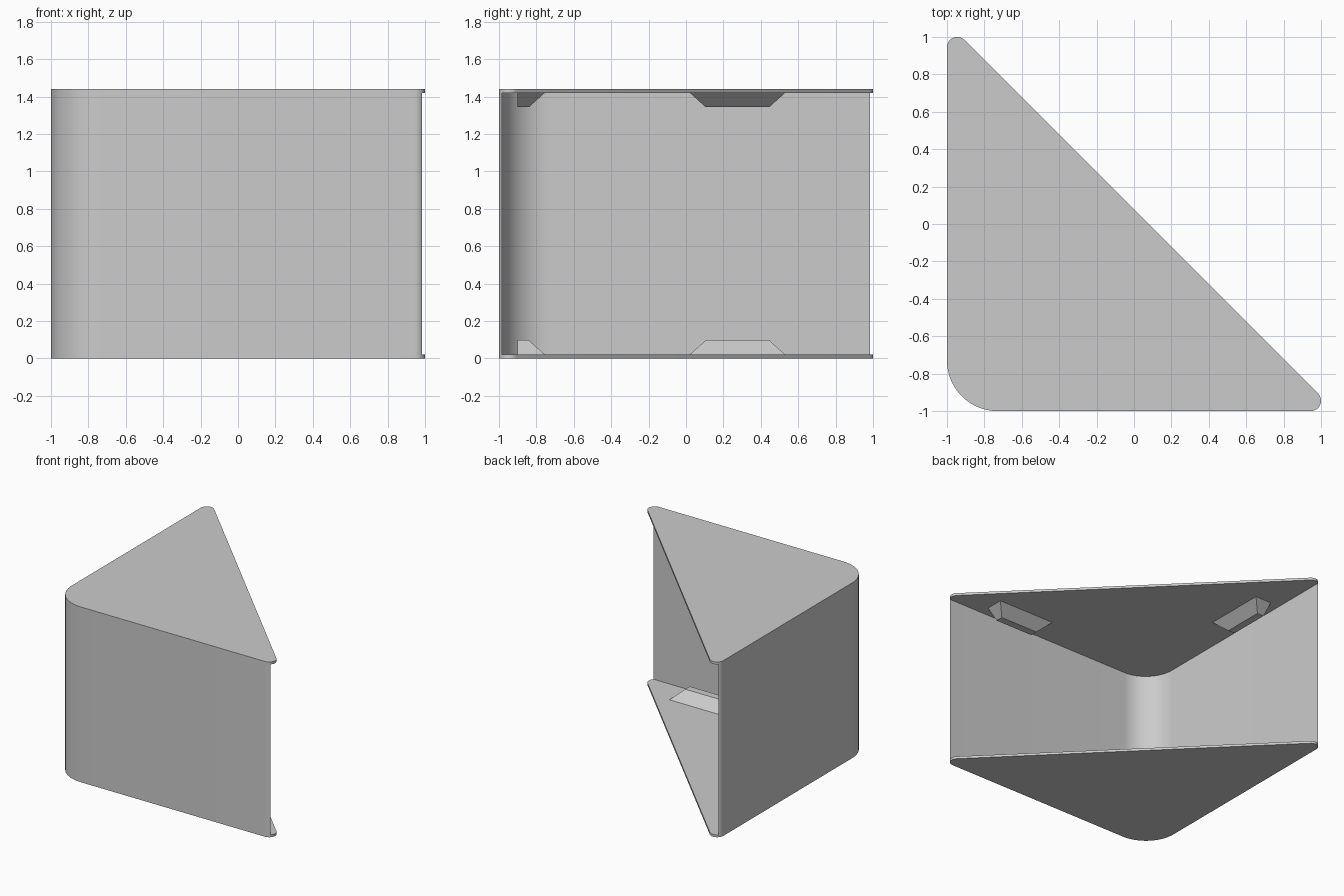
import bpy
import bmesh
from math import cos, sin, radians

if "Cube" in bpy.data.objects:
    bpy.data.objects.remove(bpy.data.objects["Cube"], do_unlink=True)

HEIGHT = 1.44
PLATE = 0.02      # plate thickness
INNER = -0.984    # inner face of the thin walls
CORNER = 0.27     # radius of the large corner
TIP = 0.055       # radius of the two sharp tips

grey = bpy.data.materials.new("plain_grey")
grey.use_nodes = True
grey.diffuse_color = (0.6, 0.6, 0.6, 1)
grey.node_tree.nodes["Principled BSDF"].inputs["Base Color"].default_value = (0.6, 0.6, 0.6, 1)


def arc(cx, cy, r, start, end, steps=16):
    angles = [radians(start + (end - start) * i / steps) for i in range(steps + 1)]
    return [(cx + r * cos(a), cy + r * sin(a)) for a in angles]


def loft(name, low, high, z0, z1, smooth=False):
    """Closed solid between two outlines with equal point counts."""
    bm = bmesh.new()
    a = [bm.verts.new((x, y, z0)) for x, y in low]
    b = [bm.verts.new((x, y, z1)) for x, y in high]
    bm.faces.new(a)
    bm.faces.new(b)
    for i in range(len(a)):
        j = (i + 1) % len(a)
        bm.faces.new((a[i], a[j], b[j], b[i]))
    bmesh.ops.recalc_face_normals(bm, faces=bm.faces)
    mesh = bpy.data.meshes.new(name)
    bm.to_mesh(mesh)
    bm.free()
    mesh.materials.append(grey)
    obj = bpy.data.objects.new(name, mesh)
    bpy.context.collection.objects.link(obj)
    if smooth:
        bpy.ops.object.select_all(action='DESELECT')
        obj.select_set(True)
        bpy.context.view_layer.objects.active = obj
        bpy.ops.object.shade_smooth_by_angle(angle=radians(30))
    return obj


# Rounded triangular plates
c = CORNER - 1
t = 1 - TIP
big_corner = arc(c, c, CORNER, 180, 270)
outline = big_corner + arc(t, -t, TIP, -90, 45) + arc(-t, t, TIP, 45, 180)
loft("bottom_plate", outline, outline, 0, PLATE, True)
loft("top_plate", outline, outline, HEIGHT - PLATE, HEIGHT, True)

# Thin wall wrapping the two straight sides, tapering off at the tips
outer = arc(-t, t, TIP, 135, 180, 6) + big_corner + arc(t, -t, TIP, -90, -45, 6)
inner = arc(c, c, c - INNER, 270, 180)
loft("side_wall", outer + inner, outer + inner, PLATE, HEIGHT - PLATE, True)


# Bevelled blocks on the plates: straight towards the wall, sloped elsewhere
def block_outline(start, end, inset, along_x):
    u0, u1 = start + inset, end - inset
    v0, v1 = -0.9, -0.755 - inset
    pts = [(u0, v0), (u1, v0), (u1, v1), (u0, v1)]
    return pts if along_x else [(v, u) for u, v in pts]


for side, start, end, along_x in (("front", 0.17, 0.68, True), ("side", 0.02, 0.53, False)):
    wide = block_outline(start, end, 0, along_x)
    narrow = block_outline(start, end, 0.085, along_x)
    loft(f"lower_{side}_block", wide, narrow, PLATE, 0.097)
    loft(f"upper_{side}_block", wide, narrow, HEIGHT - PLATE, HEIGHT - 0.097)
